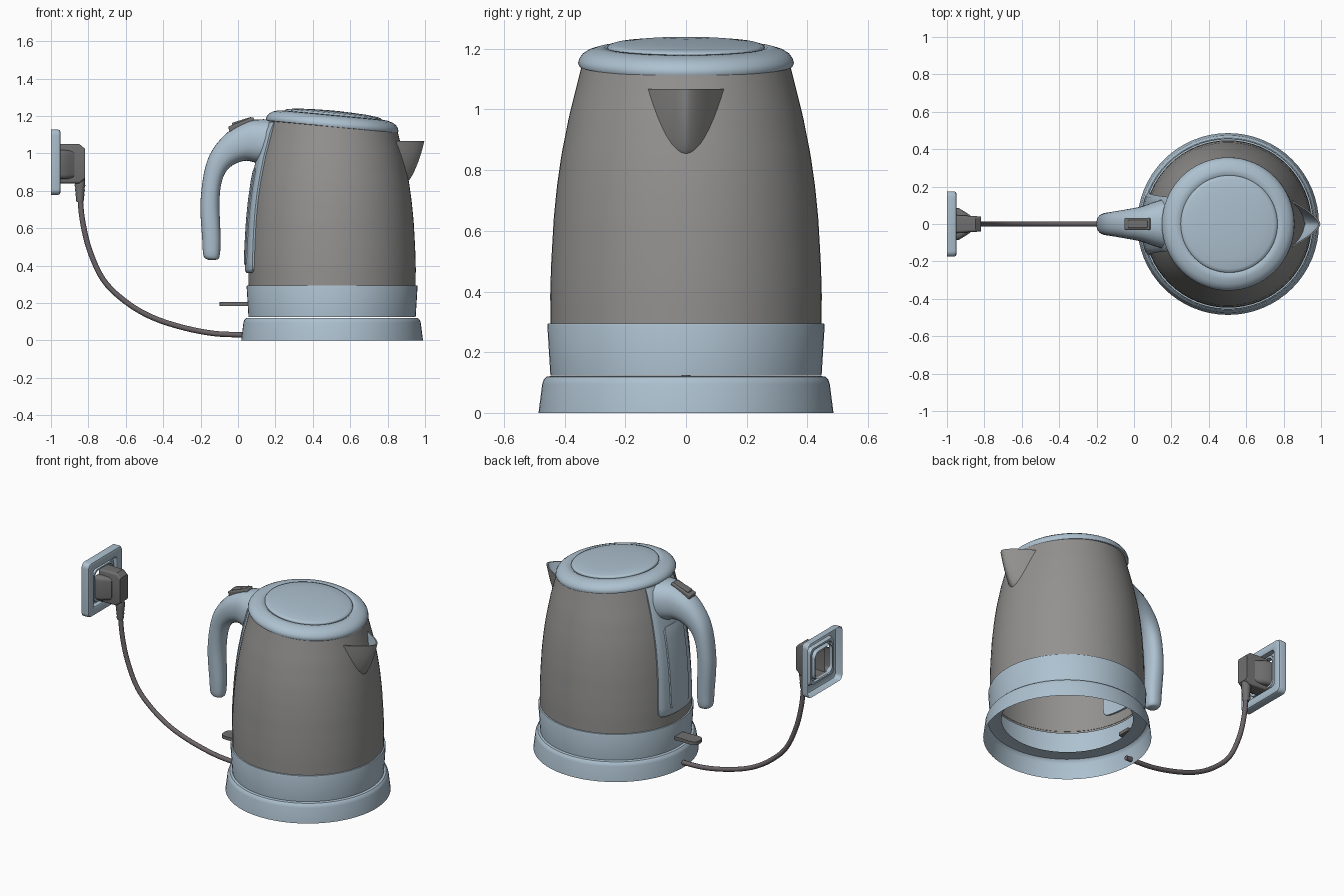
import bpy, bmesh, math
from mathutils import Vector

if "Cube" in bpy.data.objects:
    bpy.data.objects.remove(bpy.data.objects["Cube"])

CX = 0.503  # kettle axis


def material(name, rgb):
    m = bpy.data.materials.new(name)
    m.diffuse_color = (*rgb, 1)
    m.use_nodes = True
    m.node_tree.nodes["Principled BSDF"].inputs["Base Color"].default_value = m.diffuse_color
    return m


BLUE = material("pale blue plastic", (0.42, 0.535, 0.63))
STEEL = material("grey steel", (0.29, 0.285, 0.28))
DARK = material("dark grey plastic", (0.16, 0.16, 0.163))
CORD = material("cord grey", (0.15, 0.128, 0.14))


def loft(name, rings, mats, cap0=False, cap1=False, closed=True, angle=35, inner_from=None):
    """Skin a list of point rings; bands from inner_from on take the second material."""
    bm = bmesh.new()
    rows = [[bm.verts.new(p) for p in r] for r in rings]
    n = len(rows[0])
    for i in range(len(rows) - 1):
        for j in range(n if closed else n - 1):
            k = (j + 1) % n
            f = bm.faces.new((rows[i][j], rows[i][k], rows[i + 1][k], rows[i + 1][j]))
            if inner_from is not None and i >= inner_from:
                f.material_index = 1
    if cap0:
        bm.faces.new(rows[0])
    if cap1:
        bm.faces.new(rows[-1])
    bmesh.ops.recalc_face_normals(bm, faces=bm.faces)
    me = bpy.data.meshes.new(name)
    bm.to_mesh(me)
    bm.free()
    for m in mats:
        me.materials.append(m)
    ob = bpy.data.objects.new(name, me)
    bpy.context.collection.objects.link(ob)
    bpy.ops.object.select_all(action='DESELECT')
    ob.select_set(True)
    bpy.context.view_layer.objects.active = ob
    bpy.ops.object.shade_smooth_by_angle(angle=math.radians(angle))
    return ob


def circle(r, z, cx=0.0, n=64):
    return [Vector((cx + r * math.cos(2 * math.pi * i / n), r * math.sin(2 * math.pi * i / n), z))
            for i in range(n)]


def lathe(name, profile, mat, cx=CX, n=64, **kw):
    return loft(name, [circle(r, z, cx, n) for r, z in profile], [mat], **kw)


def rounded(x, cz, hy, hz, r, n=5):
    """Rounded rectangle in the yz plane."""
    pts = []
    for q, (sy, sz) in enumerate(((1, 1), (-1, 1), (-1, -1), (1, -1))):
        for i in range(n):
            a = math.pi / 2 * (q + i / (n - 1))
            pts.append(Vector((x, sy * (hy - r) + r * math.cos(a), cz + sz * (hz - r) + r * math.sin(a))))
    return pts


def smooth_path(pts, n):
    """Catmull-Rom interpolation of tuples."""
    out = []
    P = [Vector(p) for p in pts]
    for i in range(len(P) - 1):
        a, b, c, d = P[max(i - 1, 0)], P[i], P[i + 1], P[min(i + 2, len(P) - 1)]
        for k in range(n):
            t = k / n
            out.append(0.5 * (2 * b + (c - a) * t + (2 * a - 5 * b + 4 * c - d) * t * t
                              + (3 * b - a - 3 * c + d) * t ** 3))
    out.append(P[-1])
    return out


# Kettle body radius by height
BODY = ((0.28, 0.447), (0.4, 0.4475), (0.5, 0.444), (0.64, 0.436), (0.75, 0.425), (0.848, 0.411),
        (0.98, 0.385), (1.067, 0.363), (1.115, 0.351), (1.19, 0.333))


def body_r(z):
    for (z0, r0), (z1, r1) in zip(BODY, BODY[1:]):
        if z <= z1:
            return r0 + (r1 - r0) * (z - z0) / (z1 - z0)
    return BODY[-1][1]


# Power base and lower band, both open underneath
lathe("power_base", [(0.486, 0), (0.474, 0.095), (0.469, 0.11), (0.46, 0.119), (0.448, 0.121), (0.38, 0.121)], BLUE)
lathe("lower_band", [(0.42, 0.124), (0.447, 0.124), (0.457, 0.288), (0.455, 0.294), (0.445, 0.295)], BLUE)

# Steel body with tilted top edge
rings = []
for i in range(25):
    ring = []
    for j in range(64):
        a = 2 * math.pi * j / 64
        z = 0.282 + i / 24 * (1.147 - 0.095 * 0.345 * math.cos(a) - 0.282)
        ring.append(Vector((CX + body_r(z) * math.cos(a), body_r(z) * math.sin(a), z)))
    rings.append(ring)
loft("kettle_body", rings, [STEEL])

# Lid rim and raised lid disc, tilted together
rim = [(0.335, -0.006), (0.352, -0.004), (0.356, 0.006), (0.352, 0.02), (0.341, 0.035), (0.322, 0.047),
       (0.295, 0.055), (0.268, 0.058), (0.262, 0.053), (0.24, 0.05)]
disc = [(0.258, 0.05), (0.26, 0.058), (0.256, 0.064), (0.24, 0.069), (0.18, 0.076), (0.1, 0.08), (0.03, 0.082)]
for name, prof in (("lid_rim", rim), ("lid_disc", disc)):
    lid = lathe(name, prof, BLUE, cx=0, cap1=True, angle=50)
    lid.location = (CX, 0, 1.147)
    lid.rotation_euler = (0, math.radians(5.4), 0)


# Spout: pointed open scoop with pale lining
def spout_row(t, inset):
    z = 0.852 + 0.215 * t
    w = 0.127 * math.sqrt(t)
    p = 0.135 * t ** 0.8
    row = []
    for j in range(25):
        u = j / 12 - 1
        y = u * (w - inset)
        row.append(Vector((CX + math.sqrt(body_r(z) ** 2 - y * y) - 0.004
                           + max(p - inset, 0) * (1 - abs(u) ** 1.5), y, z)))
    return row


ts = [0.002, 0.03, 0.08, 0.16, 0.26, 0.4, 0.55, 0.7, 0.85, 1]
loft("spout", [spout_row(t, 0) for t in ts] + [spout_row(t, 0.01) for t in reversed(ts[2:])],
     [STEEL, BLUE], closed=False, inner_from=len(ts))

# Handle: (outer x, outer z, inner x, inner z, half width) sections
sections = [(-0.16, 0.431, -0.12, 0.431, 0.018), (-0.184, 0.452, -0.1, 0.445, 0.042),
            (-0.191, 0.537, -0.093, 0.537, 0.05), (-0.2, 0.75, -0.099, 0.75, 0.058),
            (-0.163, 0.965, -0.08, 0.87, 0.064), (-0.07, 1.1, -0.035, 0.932, 0.076),
            (0.045, 1.168, 0.035, 0.96, 0.094), (0.12, 1.182, 0.095, 0.95, 0.118),
            (0.21, 1.18, 0.2, 0.92, 0.148)]
rings = []
for ox, oz, ix, iz, w in smooth_path(sections, 6):
    o, i = Vector((ox, 0, oz)), Vector((ix, 0, iz))
    ring = []
    for k in range(28):
        c, s = math.cos(2 * math.pi * k / 28), math.sin(2 * math.pi * k / 28)
        c = math.copysign(abs(c) ** 0.85, c)
        s = math.copysign(abs(s) ** 0.85, s)
        ring.append((o + i) / 2 + (o - i) / 2 * c + Vector((0, w * s, 0)))
    rings.append(ring)
loft("handle", rings, [BLUE], cap0=True, cap1=True, angle=60)


# Mounting strip and water window wrapped on the back of the body
def back_strip(name, rows):
    rings = []
    for z, w, off in rows:
        r = body_r(z)
        a = math.asin(w / r)
        ring = []
        for side in (1, -1):
            for j in range(17):
                u = side * (j / 8 - 1)
                d = off * (0.55 if abs(u) == 1 else 1) if side == 1 else -0.012
                ring.append(Vector((CX - (r + d) * math.cos(u * a), (r + d) * math.sin(u * a), z)))
        rings.append(ring)
    loft(name, rings, [BLUE], cap0=True, cap1=True)


back_strip("handle_strip", [(0.361, 0.13, 0.008), (0.366, 0.148, 0.014), (0.38, 0.162, 0.019)]
           + [(0.42 + 0.05 * i, 0.165 - 0.0017 * i, 0.02) for i in range(15)] + [(1.168, 0.139, 0.006)])
back_strip("water_window", [(0.405, 0.08, 0.022), (0.415, 0.095, 0.025)]
           + [(0.45 + 0.05 * i, 0.098, 0.025) for i in range(10)] + [(0.92, 0.08, 0.022)])


# Rocker switch on the handle and lever at the bottom
def bevel_box(name, loc, size, tilt, bevel, mat):
    bpy.ops.mesh.primitive_cube_add(size=1, location=loc, rotation=(0, math.radians(tilt), 0))
    ob = bpy.context.object
    ob.name = name
    ob.scale = size
    bpy.ops.object.transform_apply(location=False, rotation=False, scale=True)
    ob.data.materials.append(mat)
    mod = ob.modifiers.new("bevel", 'BEVEL')
    mod.width, mod.segments = bevel, 3
    bpy.ops.object.shade_smooth_by_angle(angle=math.radians(40))


bevel_box("switch_frame", (0.02, 0, 1.152), (0.145, 0.066, 0.036), -21, 0.008, DARK)
bevel_box("switch_button", (0.024, 0, 1.163), (0.11, 0.044, 0.034), -17, 0.006, DARK)

lever = [(0.08, 0.04), (-0.06, 0.045), (-0.08, 0.042), (-0.094, 0.03), (-0.1, 0.012)]
outline = [(x, y) for x, y in lever] + [(x, -y) for x, y in reversed(lever)]
loft("power_lever", [[Vector((x, y, z)) for x, y in outline] for z in (0.185, 0.206)], [DARK],
     cap0=True, cap1=True)

# Power cord
path = smooth_path([(0.06, 0.028), (0.02, 0.03), (-0.136, 0.038), (-0.313, 0.074), (-0.473, 0.13),
                    (-0.607, 0.212), (-0.72, 0.324), (-0.794, 0.484), (-0.832, 0.644), (-0.845, 0.78)], 5)
rings = []
for i, p in enumerate(path):
    d = (path[min(i + 1, len(path) - 1)] - path[max(i - 1, 0)]).normalized()
    rings.append([Vector((p[0] - d[1] * 0.0145 * math.cos(a), 0.0145 * math.sin(a),
                          p[1] + d[0] * 0.0145 * math.cos(a)))
                  for a in (2 * math.pi * k / 12 for k in range(12))])
loft("power_cord", rings, [CORD], cap0=True, cap1=True, angle=60)

# Plug: tall core, wide tapering grip, ridged strain relief
loft("plug_core", [rounded(x, 0.945, hy, hz, 0.012) for x, hy, hz in
                   ((-0.965, 0.048, 0.105), (-0.848, 0.042, 0.105), (-0.818, 0.04, 0.08))], [DARK], cap1=True)
loft("plug_grip", [rounded(x, 0.94, hy, hz, 0.025) for x, hy, hz in
                   ((-0.97, 0.09, 0.078), (-0.935, 0.084, 0.078), (-0.905, 0.066, 0.076), (-0.875, 0.046, 0.074))],
     [DARK], cap1=True)
ridges = [(0.018 + 0.0011 * i + (0.003 if i % 2 else 0), 0.74 + 0.0125 * i) for i in range(9)]
lathe("strain_relief", ridges + [(0.026, 0.87)], DARK, cx=-0.845, n=16, cap0=True, cap1=True)

# Wall socket: rounded frame with stepped recess, open at the back
frame = [(-1, 0.175, 0.03), (-0.962, 0.175, 0.03), (-0.953, 0.171, 0.028), (-0.949, 0.162, 0.024),
         (-0.949, 0.128, 0.02), (-0.953, 0.122, 0.02), (-0.978, 0.118, 0.03), (-0.978, 0.106, 0.04),
         (-0.962, 0.104, 0.04), (-0.962, 0.094, 0.04), (-0.99, 0.09, 0.04)]
loft("wall_socket", [rounded(x, 0.953, h, h, r, 7) for x, h, r in frame], [BLUE])
